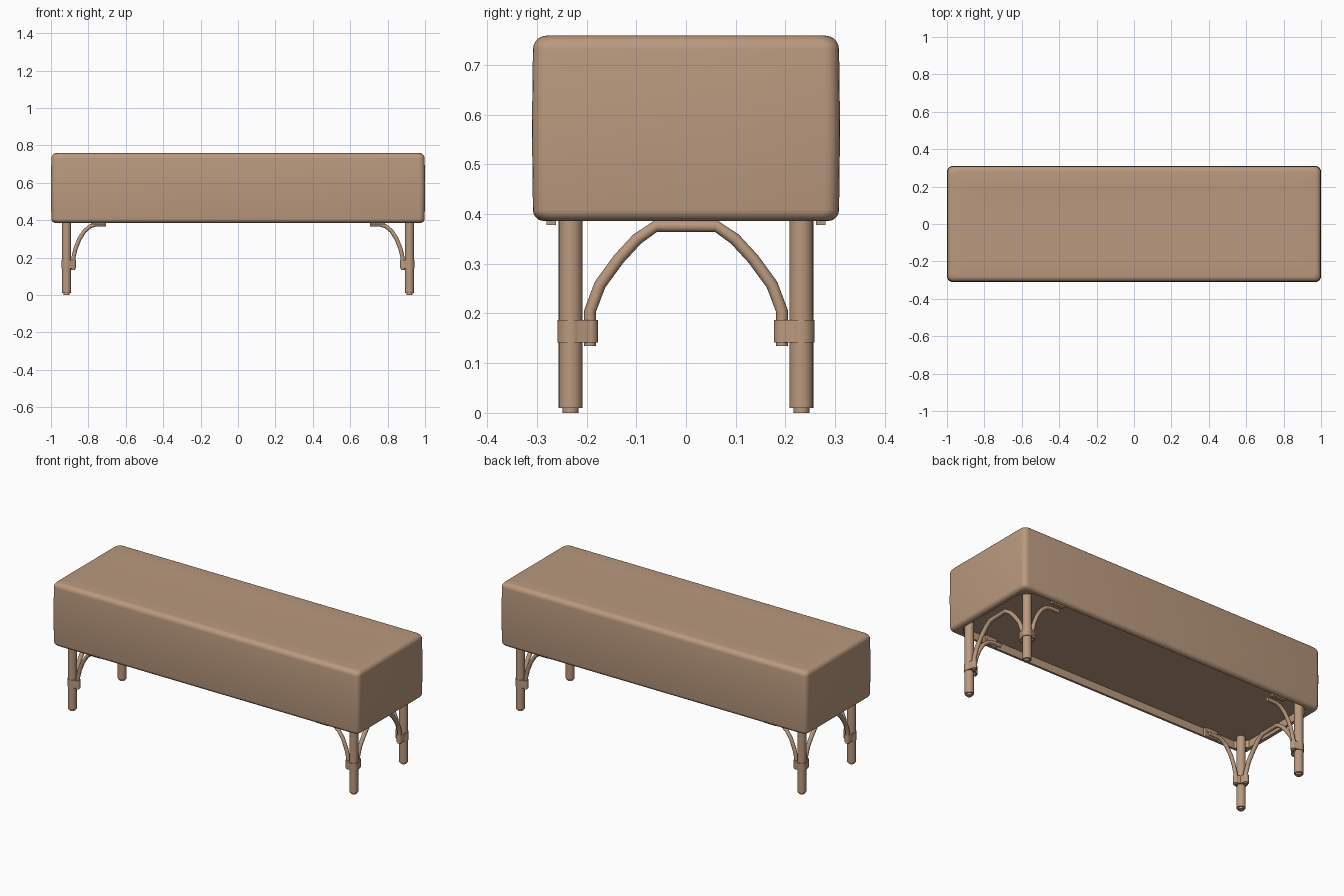
import bpy, bmesh, math
from mathutils import Vector

if "Cube" in bpy.data.objects:
    bpy.data.objects.remove(bpy.data.objects["Cube"])

tan = bpy.data.materials.new("warm tan")
tan.diffuse_color = (0.49, 0.32, 0.21, 1)
tan.use_nodes = True
tan.node_tree.nodes["Principled BSDF"].inputs["Base Color"].default_value = tan.diffuse_color


def finish(bm, name, angle=35):
    bmesh.ops.recalc_face_normals(bm, faces=bm.faces)
    me = bpy.data.meshes.new(name)
    bm.to_mesh(me)
    bm.free()
    me.materials.append(tan)
    ob = bpy.data.objects.new(name, me)
    bpy.context.collection.objects.link(ob)
    bpy.ops.object.select_all(action='DESELECT')
    ob.select_set(True)
    bpy.context.view_layer.objects.active = ob
    bpy.ops.object.shade_smooth_by_angle(angle=math.radians(angle))
    return ob


def loft(bm, rings):
    """Skin a list of equal-length point rings, capping both ends."""
    vs = [[bm.verts.new(p) for p in r] for r in rings]
    n = len(vs[0])
    for a, b in zip(vs, vs[1:]):
        for i in range(n):
            j = (i + 1) % n
            bm.faces.new((a[i], a[j], b[j], b[i]))
    bm.faces.new(vs[0])
    bm.faces.new(vs[-1])


def rect_ring(hx, hy, z, r, chamfer=False, k=5):
    """Rectangle ring with rounded or chamfered corners."""
    pts = []
    for q in range(4):
        sx, sy = ((1, 1), (-1, 1), (-1, -1), (1, -1))[q]
        for i in range(k + 1):
            t = i / k
            if q % 2:
                t = 1 - t
            a = t * math.pi / 2
            c, s = (1 - t, t) if chamfer else (math.cos(a), math.sin(a))
            pts.append((sx * (hx - r + r * c), sy * (hy - r + r * s), z))
    return pts


def tube(name, path, r, sides=12):
    """Round tube swept along a planar path."""
    pts = [Vector(p) for p in path]
    normal = (pts[1] - pts[0]).cross(pts[-1] - pts[0]).normalized()
    rings = []
    for i, p in enumerate(pts):
        t = (pts[min(i + 1, len(pts) - 1)] - pts[max(i - 1, 0)]).normalized()
        side = t.cross(normal)
        rings.append([p + r * (math.cos(a) * normal + math.sin(a) * side)
                      for a in (2 * math.pi * j / sides for j in range(sides))])
    bm = bmesh.new()
    loft(bm, rings)
    return finish(bm, name, 50)


def disc(x, y, z, r, n=24):
    return [(x + r * math.cos(2 * math.pi * i / n), y + r * math.sin(2 * math.pi * i / n), z)
            for i in range(n)]


# Upholstered seat block with a recess underneath
HX, HY, Z0, Z1, R = 0.998, 0.308, 0.386, 0.759, 0.028
rings = [rect_ring(0.965, 0.28, 0.43, 0.056, True),
         rect_ring(0.965, 0.28, Z0, 0.056, True)]
for i in range(6):
    a = i / 5 * math.pi / 2
    d = R * (1 - math.sin(a)) * 0.8
    rings.append(rect_ring(HX - d, HY - d, Z0 + 0.8 * R * (1 - math.cos(a)), 0.03))
rings.append(rect_ring(HX + 0.002, HY + 0.002, (Z0 + Z1) / 2, 0.03))
for i in range(6):
    a = i / 5 * math.pi / 2
    d = R * (1 - math.cos(a))
    rings.append(rect_ring(HX - d, HY - d, Z1 - R + R * math.sin(a), 0.03))
rings.append(rect_ring(HX - 0.12, HY - 0.12, Z1 - 0.003, 0.03))
bm = bmesh.new()
loft(bm, rings)
finish(bm, "seat", 40)

LX, LY = 0.917, 0.232      # leg position
TX, TY = 0.882, 0.193      # brace tube foot positions

for sx, xn in ((-1, "left"), (1, "right")):
    for sy, yn in ((-1, "front"), (1, "back")):
        tag = f"{yn}_{xn}"
        x, y = sx * LX, sy * LY
        # Leg with small foot
        bm = bmesh.new()
        loft(bm, [disc(x, y, z, r) for z, r in
                  ((0, 0.016), (0.01, 0.016), (0.01, 0.024), (0.43, 0.024))])
        finish(bm, tag + "_leg")
        # Clamp: collar on the leg and two lugs gripping the brace tubes
        bm = bmesh.new()
        loft(bm, [disc(x, y, z, 0.027) for z in (0.142, 0.187)])
        for cx, cy in ((sx * TX, y), (x, sy * TY)):
            loft(bm, [disc(cx, cy, z, 0.016) for z in (0.142, 0.187)])
            d = Vector((cx - x, cy - y, 0))
            n = Vector((-d.y, d.x, 0)).normalized()
            a, b = Vector((x, y, 0)), Vector((cx, cy, 0))
            loft(bm, [[p + Vector((0, 0, z)) for p in
                       (a + n * 0.027, b + n * 0.016, b - n * 0.016, a - n * 0.027)]
                      for z in (0.142, 0.187)])
        finish(bm, tag + "_clamp")
        # Long-side quarter brace
        tube(tag + "_brace",
             [(sx * px, y, pz) for px, pz in
              ((0.882, 0.135), (0.880, 0.20), (0.868, 0.25), (0.848, 0.30),
               (0.82, 0.343), (0.79, 0.368), (0.76, 0.377), (0.705, 0.377))], 0.011)
        # Mounting plate with two bolt heads inside the recess
        bm = bmesh.new()
        px, py = sx * 0.745, sy * 0.262
        loft(bm, [[(px + dx, yy, zz) for dx, zz in
                   ((-0.04, 0.378), (0.04, 0.378), (0.04, 0.428), (-0.04, 0.428))]
                  for yy in (py, sy * 0.281)])
        for dx in (-0.022, 0.022):
            loft(bm, [[(px + dx + 0.007 * math.cos(i * math.pi / 4), yy,
                        0.405 + 0.007 * math.sin(i * math.pi / 4)) for i in range(8)]
                      for yy in (py - sy * 0.004, py)])
        finish(bm, tag + "_mount_plate")

    # Arch brace between the two end legs
    half = [(0.193, 0.135), (0.193, 0.205), (0.173, 0.258), (0.135, 0.31),
            (0.098, 0.35), (0.06, 0.376)]
    path = [(-py, pz) for py, pz in half] + [(py, pz) for py, pz in reversed(half)]
    bm_path = [(sx * LX, py, pz) for py, pz in path]
    # the plane of the arch is x = const, so tilt start chord is well defined
    tube(xn + "_end_arch", bm_path, 0.012)
